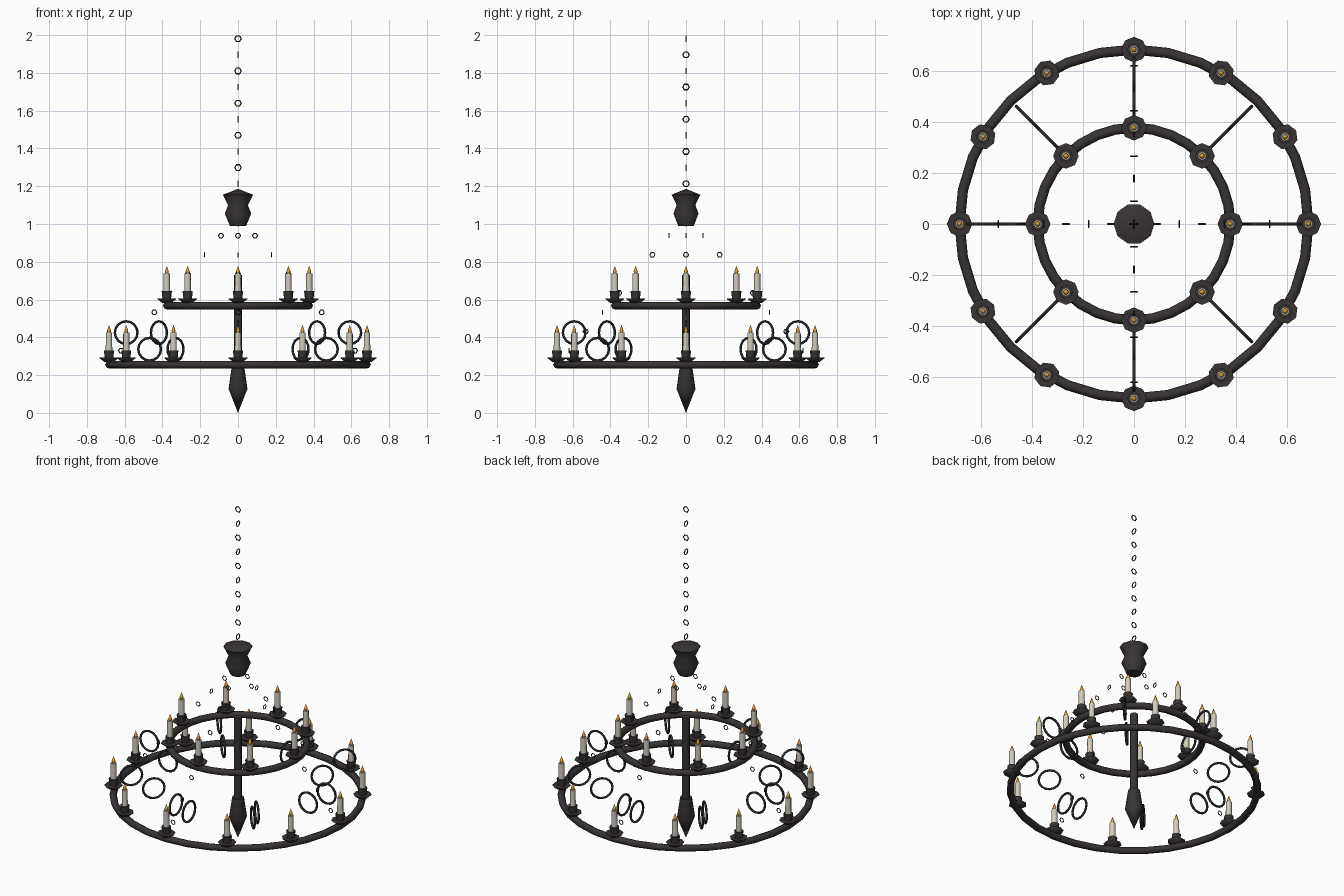
import bpy, bmesh, math
from math import radians, sin, cos, pi

cube = bpy.data.objects.get("Cube")
if cube:
    bpy.data.objects.remove(cube, do_unlink=True)


def material(name, rgb):
    mat = bpy.data.materials.new(name)
    mat.use_nodes = True
    color = (*rgb, 1)
    mat.diffuse_color = color
    bsdf = mat.node_tree.nodes["Principled BSDF"]
    bsdf.inputs["Base Color"].default_value = color
    bsdf.inputs["Roughness"].default_value = 0.8
    return mat


iron = material("wrought_iron", (0.042, 0.034, 0.034))
black = material("blackened_iron", (0.020, 0.020, 0.022))
wax = material("cream_wax", (0.66, 0.61, 0.50))
fire = material("orange_flame", (0.80, 0.34, 0.03))


def finish(bm, name, mat):
    bmesh.ops.remove_doubles(bm, verts=bm.verts, dist=1e-5)
    bmesh.ops.recalc_face_normals(bm, faces=bm.faces)
    for face in bm.faces:
        face.smooth = True
    mesh = bpy.data.meshes.new(name)
    bm.to_mesh(mesh)
    bm.free()
    mesh.set_sharp_from_angle(angle=radians(62))
    mesh.materials.append(mat)
    return mesh


def spun(name, profile, sides, mat, closed=False):
    """Revolve (radius, height) points round z; open profiles end on the axis."""
    bm = bmesh.new()
    verts = [bm.verts.new((r, 0, z)) for r, z in profile]
    edges = [bm.edges.new(pair) for pair in zip(verts, verts[1:])]
    if closed:
        edges.append(bm.edges.new((verts[-1], verts[0])))
    bmesh.ops.spin(bm, geom=verts + edges, cent=(0, 0, 0), axis=(0, 0, 1),
                   angle=2 * pi, steps=sides)
    return finish(bm, name, mat)


def hoop(name, radius, thickness, sides, tube_sides, mat):
    section = [(radius + thickness * cos(2 * pi * i / tube_sides),
                thickness * sin(2 * pi * i / tube_sides)) for i in range(tube_sides)]
    return spun(name, section, sides, mat, closed=True)


def place(name, mesh, location=(0, 0, 0), rotation=(0, 0, 0)):
    obj = bpy.data.objects.new(name, mesh)
    obj.location = location
    obj.rotation_euler = rotation
    bpy.context.collection.objects.link(obj)
    return obj


def polar(radius, angle, z):
    return (radius * cos(angle), radius * sin(angle), z)


# Central shaft, pointed finial and ceiling hub
place("central_rod", spun("central_rod", [(0, 0.24), (0.022, 0.24), (0.022, 0.73), (0, 0.73)], 8, iron))
place("bottom_finial", spun("bottom_finial", [(0, 0), (0.05, 0.127), (0.033, 0.245), (0, 0.245)], 8, iron))
place("top_hub", spun("top_hub", [(0, 0.988), (0.043, 0.99), (0.07, 1.055), (0.052, 1.1),
                                  (0.08, 1.155), (0, 1.186)], 10, iron))

# Candle pieces, with heights measured from the middle of the supporting ring
candle_parts = {
    "drip_dish": spun("drip_dish", [(0, 0.015), (0.025, 0.015), (0.05, 0.034), (0.05, 0.037),
                                    (0.02, 0.037), (0, 0.037)], 8, iron),
    "candle_cup": spun("candle_cup", [(0, 0.03), (0.022, 0.03), (0.027, 0.076), (0, 0.076)], 8, iron),
    "candle": spun("candle", [(0, 0.07), (0.0175, 0.07), (0.0165, 0.17), (0, 0.17)], 8, wax),
    "flame": spun("flame", [(0, 0.165), (0.0085, 0.17), (0.0105, 0.181), (0, 0.211)], 8, fire),
}

# Two tiers: main ring plus its evenly spaced candles
for tier, radius, height, count in (("lower", 0.683, 0.255, 12), ("upper", 0.377, 0.568, 8)):
    place(tier + "_ring", hoop(tier + "_ring", radius, 0.02, 32, 8, iron), (0, 0, height))
    for i in range(count):
        angle = 2 * pi * i / count
        for part, mesh in candle_parts.items():
            place(f"{tier}_{part}_{i + 1}", mesh, polar(radius, angle, height), (0, 0, angle))

# Upright ornamental hoops between the tiers, two in each of eight directions
ornament = hoop("ornament_hoop", 0.06, 0.0065, 16, 8, black)
for i in range(8):
    angle = i * pi / 4
    for level, radius, height in (("high", 0.592, 0.425), ("low", 0.468, 0.337)):
        place(f"{level}_ornament_hoop_{i + 1}", ornament, polar(radius, angle, height),
              (radians(90), 0, angle))

# Hanging chain above the hub, each link turned against the last
link = hoop("chain_link", 0.017, 0.0036, 6, 4, black)
for i in range(10):
    place(f"hanging_link_{i + 1}", link, (0, 0, 1.981 - 0.0853 * i),
          (radians(90), 0, radians(90) * (i % 2)))

# Four sloping chains: hub to upper ring, then upper ring to lower ring
small_link = hoop("small_link", 0.0135, 0.003, 6, 4, black)
for side in range(4):
    angle = side * pi / 2
    for name, count, r0, z0 in (("upper", 4, 0.09, 0.938), ("lower", 3, 0.443, 0.532)):
        for i in range(count):
            place(f"{name}_chain_{side + 1}_link_{i + 1}", small_link,
                  polar(r0 + 0.088 * i, angle, z0 - 0.101 * i),
                  (radians(90), 0, radians(90) * (i % 2)))
